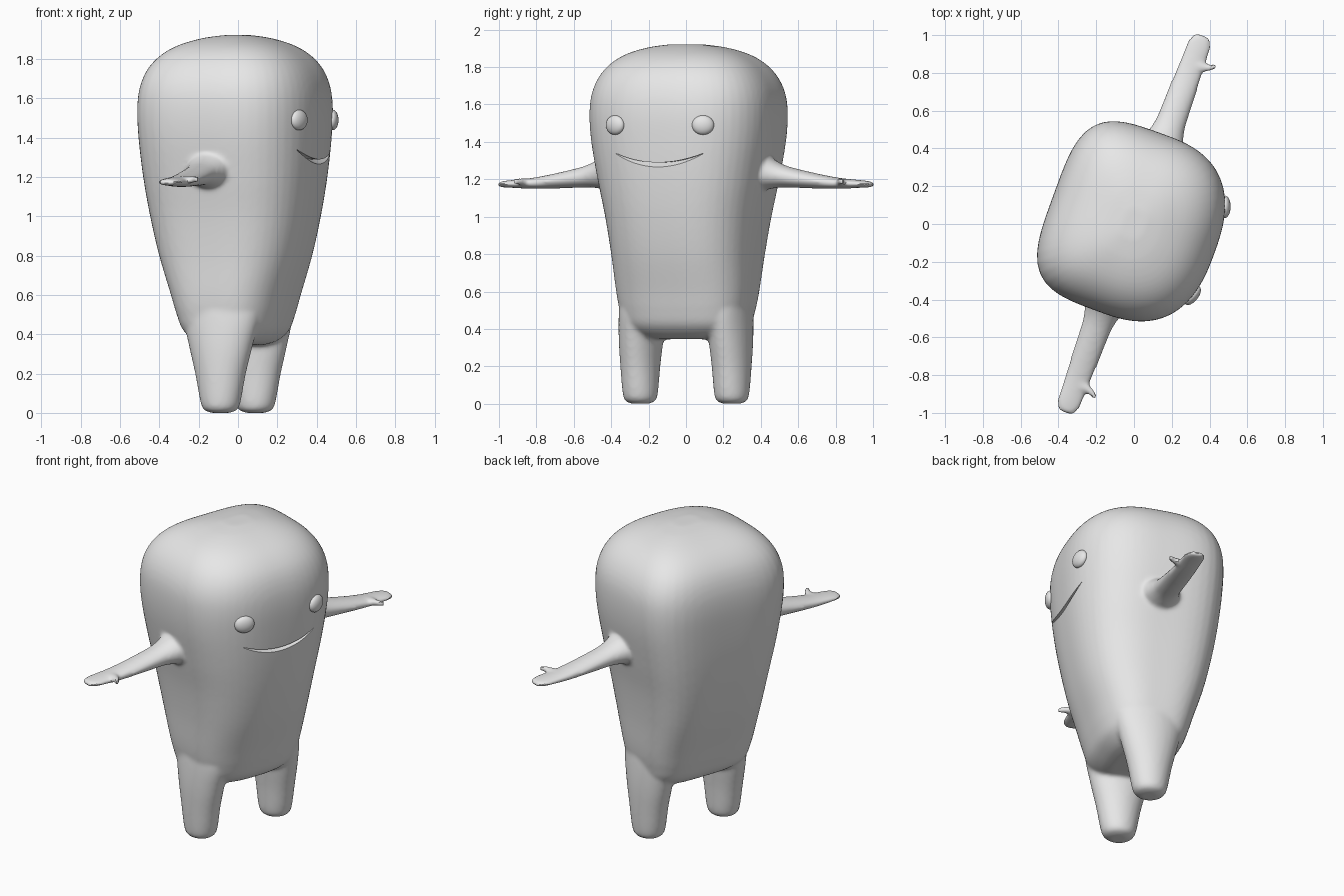
import bpy, bmesh, math
from mathutils import Matrix, Vector

if "Cube" in bpy.data.objects:
    bpy.data.objects.remove(bpy.data.objects["Cube"])

TURN = Matrix.Rotation(math.radians(-20), 4, 'Z')   # figure is built facing +x, then turned
grey = bpy.data.materials.new("plain grey")
grey.diffuse_color = (0.8, 0.8, 0.8, 1)
grey.use_nodes = True
grey.node_tree.nodes["Principled BSDF"].inputs["Base Color"].default_value = grey.diffuse_color


def smooth_stations(st, n=5):
    """Catmull-Rom refinement of a list of equal-length tuples."""
    out = []
    for i in range(len(st) - 1):
        a, b, c, d = (st[max(i - 1, 0)], st[i], st[i + 1], st[min(i + 2, len(st) - 1)])
        for k in range(n):
            t = k / n
            out.append(tuple(0.5 * (2 * q + (r - p) * t + (2 * p - 5 * q + 4 * r - s) * t * t
                                    + (3 * q - p - 3 * r + s) * t ** 3)
                             for p, q, r, s in zip(a, b, c, d)))
    return out + [st[-1]]


def loft(bm, rings):
    """Skin closed rings and cap both ends."""
    vs = [[bm.verts.new(p) for p in r] for r in rings]
    n = len(vs[0])
    for a, b in zip(vs, vs[1:]):
        for i in range(n):
            bm.faces.new((a[i], a[(i + 1) % n], b[(i + 1) % n], b[i]))
    bm.faces.new(vs[0][::-1])
    bm.faces.new(vs[-1])


def make_object(name, bm):
    bmesh.ops.recalc_face_normals(bm, faces=bm.faces)
    me = bpy.data.meshes.new(name)
    bm.to_mesh(me)
    bm.free()
    ob = bpy.data.objects.new(name, me)
    bpy.context.collection.objects.link(ob)
    me.materials.append(grey)
    ob.matrix_world = TURN
    return ob


def spow(v, e):
    return math.copysign(abs(v) ** e, v)


def body_ring(z, w, d, n=64):
    """Rounded square: boxy at the back, rounder at the front."""
    pts = []
    for i in range(n):
        a = 2 * math.pi * i / n
        c, s = math.cos(a), math.sin(a)
        e = 2.6 if c > 0 else 3.8
        r = (abs(c) ** e + abs(s) ** e) ** (-1 / e)
        pts.append((d * r * c, w * r * s, z))
    return pts


def front(y, w, d):
    return d * (1 - abs(y / w) ** 2.6) ** (1 / 2.6)


bm = bmesh.new()
# Torso and head: z, half width, half depth
torso = [(.345, .18, .11), (.365, .27, .17), (.42, .33, .23), (.5, .352, .262), (.6, .368, .292),
         (.8, .387, .355), (1.0, .415, .40), (1.2, .455, .43), (1.4, .49, .448), (1.55, .5, .453),
         (1.66, .488, .44), (1.75, .45, .405), (1.82, .39, .345), (1.87, .31, .265),
         (1.905, .2, .16), (1.922, .08, .06)]
loft(bm, [body_ring(*s) for s in smooth_stations(torso)])

# Legs: z, sideways centre, half width, half depth
leg = [(0, .26, .045, .045), (.012, .26, .075, .08), (.05, .26, .092, .102), (.2, .26, .103, .132),
       (.35, .255, .112, .17), (.5, .245, .115, .205), (.65, .235, .11, .2)]
# Arms: sideways position, height, half thickness, half width
arm = [(.38, 1.25, .12, .13), (.46, 1.237, .092, .11), (.54, 1.22, .064, .085), (.64, 1.204, .05, .077),
       (.85, 1.18, .031, .07), (1.0, 1.175, .02, .064), (1.045, 1.173, .016, .052), (1.066, 1.172, .011, .03)]
# Thumbs: forward, sideways, height, radius
thumb = [(.03, .90, 1.182, .026), (.075, .905, 1.187, .021), (.105, .922, 1.19, .019), (.128, .932, 1.19, .014)]
circle = [(math.cos(i * math.pi / 16), math.sin(i * math.pi / 16)) for i in range(32)]
for side in (1, -1):
    loft(bm, [[(d * c, side * (y + w * s), z) for c, s in circle]
              for z, y, w, d in smooth_stations(leg)])
    loft(bm, [[(w * c, side * y, z + t * s) for c, s in circle]
              for y, z, t, w in smooth_stations(arm)])
    loft(bm, [[(x, side * (y + r * c), z + r * s) for c, s in circle]
              for x, y, z, r in smooth_stations(thumb)])
body = make_object("body", bm)

# Mouth cutter: a curved wedge, deepest in the middle of the smile
bm = bmesh.new()
rings = []
for i in range(33):
    t = i / 16 - 1
    y, k = .25 * t, 1 - t * t
    f = front(y, .474, .44)
    top, gap, depth = 1.29 + .05 * t * t, .001 + .025 * k, .004 + .036 * k
    rings.append([(f + .05, y, top), (f - depth, y, top),
                  (f + .05, y, top - gap * (depth + .05) / depth)])
loft(bm, rings)
cutter = make_object("mouth_cutter", bm)
cutter.hide_render = True

# Fuse the parts, soften the joins, then cut the smile
m = body.modifiers.new("fuse", 'REMESH')
m.mode, m.voxel_size = 'VOXEL', .012
m = body.modifiers.new("soften", 'SMOOTH')
m.factor, m.iterations = .5, 8
m = body.modifiers.new("smile", 'BOOLEAN')
m.operation, m.object, m.solver = 'DIFFERENCE', cutter, 'EXACT'
bpy.context.view_layer.objects.active = body
for name in [m.name for m in body.modifiers]:
    bpy.ops.object.modifier_apply(modifier=name)
bpy.data.objects.remove(cutter)

# Eyes: flattened balls set on the face
eyes = []
for side, name in ((1, "left_eye"), (-1, "right_eye")):
    bm = bmesh.new()
    bmesh.ops.create_uvsphere(bm, u_segments=32, v_segments=16, radius=1)
    y = side * .25
    bm.transform(Matrix.Translation((front(y, .498, .452), y, 1.49))
                 @ Matrix.Rotation(side * math.radians(19), 4, 'Z')
                 @ Matrix.Diagonal((.03, .059, .052, 1)))
    eyes.append(make_object(name, bm))

bpy.ops.object.select_all(action='DESELECT')
for ob in [body] + eyes:
    ob.select_set(True)
bpy.ops.object.shade_smooth_by_angle(angle=math.radians(40))
